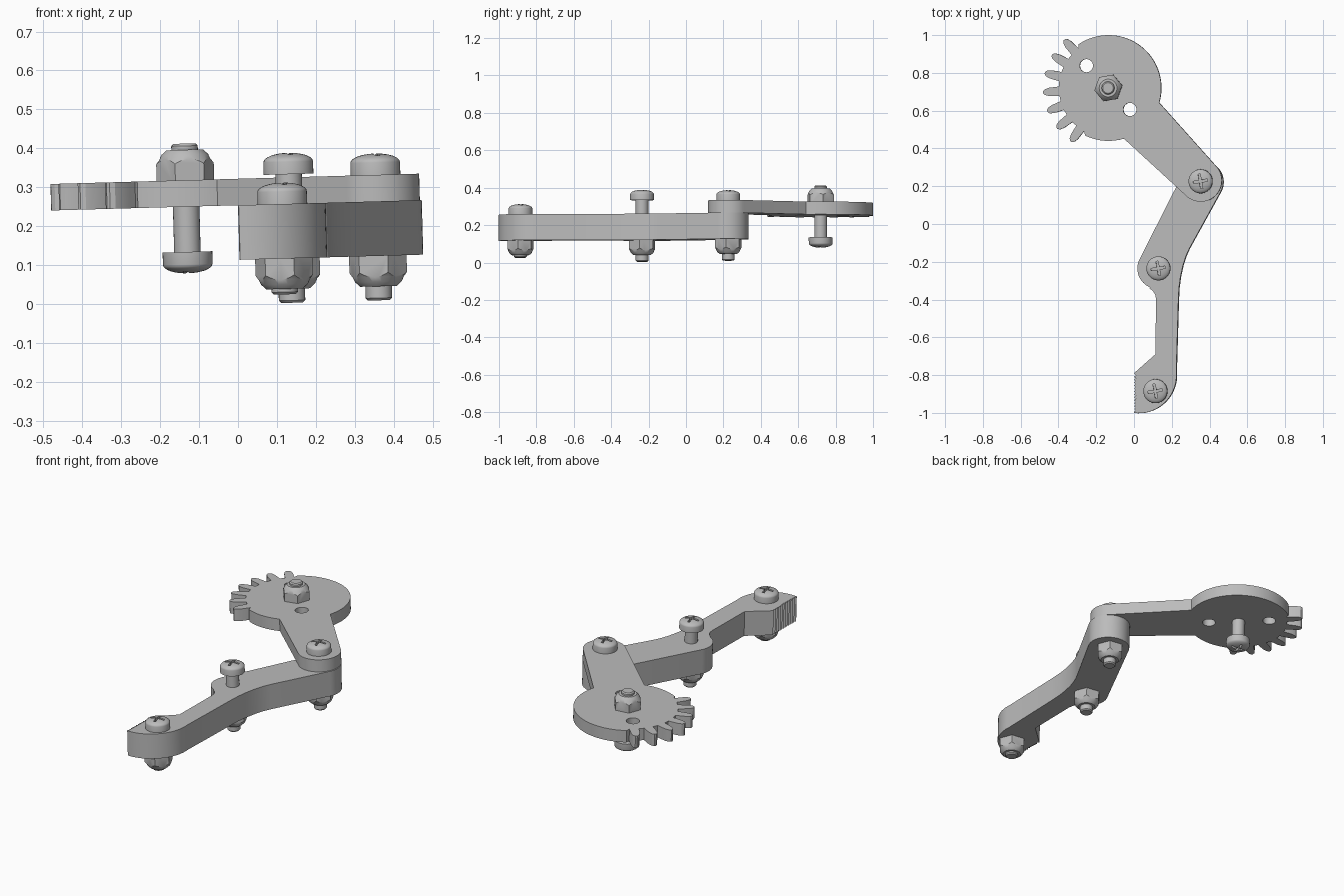
import bpy, bmesh, math
from mathutils import Matrix, Vector

if "Cube" in bpy.data.objects:
    bpy.data.objects.remove(bpy.data.objects["Cube"])

grey = bpy.data.materials.new("plain grey")
grey.use_nodes = True
COLOUR = (0.5, 0.5, 0.5, 1)
grey.diffuse_color = COLOUR
grey.node_tree.nodes["Principled BSDF"].inputs["Base Color"].default_value = COLOUR
parts = []


def finish(name, bm):
    bmesh.ops.recalc_face_normals(bm, faces=bm.faces)
    mesh = bpy.data.meshes.new(name)
    bm.to_mesh(mesh)
    bm.free()
    mesh.materials.append(grey)
    ob = bpy.data.objects.new(name, mesh)
    bpy.context.collection.objects.link(ob)
    parts.append(ob)
    return ob


def prism(name, points, z0, z1):
    bm = bmesh.new()
    face = bm.faces.new([bm.verts.new((x, y, z0)) for x, y in points])
    new = bmesh.ops.extrude_face_region(bm, geom=[face])["geom"]
    moved = [v for v in new if isinstance(v, bmesh.types.BMVert)]
    bmesh.ops.translate(bm, verts=moved, vec=(0, 0, z1 - z0))
    return finish(name, bm)


def lathe(name, profile, steps=40):
    bm = bmesh.new()
    verts = [bm.verts.new((r, 0, z)) for r, z in profile]
    edges = [bm.edges.new(pair) for pair in zip(verts, verts[1:])]
    bmesh.ops.spin(bm, geom=verts + edges, axis=(0, 0, 1), cent=(0, 0, 0),
                   angle=2 * math.pi, steps=steps)
    bmesh.ops.remove_doubles(bm, verts=bm.verts, dist=1e-5)
    return finish(name, bm)


def boolean(ob, cutter, operation="DIFFERENCE"):
    mod = ob.modifiers.new("cut", "BOOLEAN")
    mod.object, mod.operation, mod.solver = cutter, operation, "EXACT"
    bpy.context.view_layer.objects.active = ob
    bpy.ops.object.modifier_apply(modifier=mod.name)
    parts.remove(cutter)
    bpy.data.objects.remove(cutter)


def polar(cx, cy, r, degrees):
    a = math.radians(degrees)
    return (cx + r * math.cos(a), cy + r * math.sin(a))


def arc(cx, cy, r, start, end, steps=16):
    return [polar(cx, cy, r, start + (end - start) * i / steps) for i in range(steps + 1)]


# Gear plate: pivot end, disc and seven rounded teeth in one outline
GX, GY, PX, PY = -0.127, 0.72, 0.362, 0.23
outline = arc(PX, PY, 0.112, -137, 47, 24)
outline += arc(GX, GY, 0.28, -16, 124, 36)
for i in range(7):
    mid = 132.5 + 17.1 * i
    for r, off in ((0.262, -5.5), (0.285, -4.8), (0.315, -4), (0.337, -2.6), (0.346, -0.8),
                   (0.346, 0.8), (0.337, 2.6), (0.315, 4), (0.285, 4.8), (0.262, 5.5)):
        outline.append(polar(GX, GY, r, mid + off))
outline += arc(GX, GY, 0.28, 244, 287, 12)
gear = prism("gear_arm", outline, 0.254, 0.322)
for x, y in ((GX - 0.116, GY + 0.118), (GX + 0.114, GY - 0.114)):
    boolean(gear, prism("hole_cutter", arc(x, y, 0.035, 0, 345, 23), 0.2, 0.4))

# Lower finger arm with a serrated gripping face
arm = arc(0.368, 0.222, 0.111, 155, -26, 24)
arm += [(0.3, -0.13), (0.282, -0.17), (0.266, -0.22), (0.253, -0.28), (0.245, -0.34), (0.242, -0.4)]
arm += arc(0.03, -0.8, 0.202, 6, -96, 20)
for i in range(13):
    y = -0.995 + 0.0155 * i
    arm += [(0.007, y), (0.017, y + 0.008)]
arm += [(0.007, -0.79), (0.12, -0.69), (0.124, -0.4), (0.12, -0.376), (0.108, -0.355), (0.09, -0.341)]
arm += arc(0.134, -0.235, 0.109, 247, 155, 16)
prism("lower_arm", arm, 0.114, 0.254)


def bolt(name, x, y, head_z, nut_z, tip_z, turn=10):
    """Pan head bolt along z, with its nut; the direction follows from the tip."""
    flip = tip_z > head_z
    length = abs(head_z - tip_z)
    base = Matrix.Translation((x, y, head_z)) @ Matrix.Rotation(math.pi if flip else 0, 4, "X")
    dome = [(0.0635 * math.cos(a), 0.032 + 0.023 * math.sin(a))
            for a in [math.pi / 2 * i / 8 for i in range(8)]]
    head = lathe(name + "_head", [(0, 0), (0.064, 0)] + dome + [(0, 0.055)])
    cross = []
    for i in range(4):
        for r, off in ((0.0085, -45), (0.039, -9), (0.039, 9)):
            cross.append(polar(0, 0, r, 90 * i + off + turn))
    boolean(head, prism("cross_cutter", cross, 0.03, 0.08))
    c = 0.006
    shaft = lathe(name + "_shaft", [(0, 0.005), (0.034, 0.005), (0.034, c - length),
                                    (0.034 - c, -length), (0, -length)], 28)
    # Hexagon trimmed by a turned dome gives the scalloped nut
    nut = prism(name + "_nut", arc(0, 0, 0.075, turn, turn + 300, 5), 0, 0.1)
    boolean(nut, lathe("dome_cutter", [(0, 0), (0.0755, 0), (0.0755, 0.042), (0.066, 0.053),
                                       (0.06, 0.066), (0.047, 0.078), (0, 0.078)], 48), "INTERSECT")
    nut.data.transform(Matrix.Translation((0, 0, -abs(head_z - nut_z))) @ Matrix.Rotation(math.pi, 4, "X"))
    for ob in (head, shaft, nut):
        ob.data.transform(base)


# Bolts
bolt("tip_bolt", 0.121, -0.885, 0.254, 0.114, 0.022)
bolt("middle_bolt", 0.139, -0.235, 0.33, 0.114, 0.0)
bolt("pivot_bolt", PX, PY - 0.004, 0.322, 0.114, 0.0)
bolt("gear_bolt", GX + 0.001, GY, 0.138, 0.322, 0.416)

# Lean the whole mechanism slightly and shade it
lean = Matrix.Rotation(-math.atan(0.028), 4, "Y")
for ob in parts:
    ob.data.transform(lean)
    bpy.ops.object.select_all(action="DESELECT")
    ob.select_set(True)
    bpy.context.view_layer.objects.active = ob
    bpy.ops.object.shade_smooth_by_angle(angle=math.radians(30))
